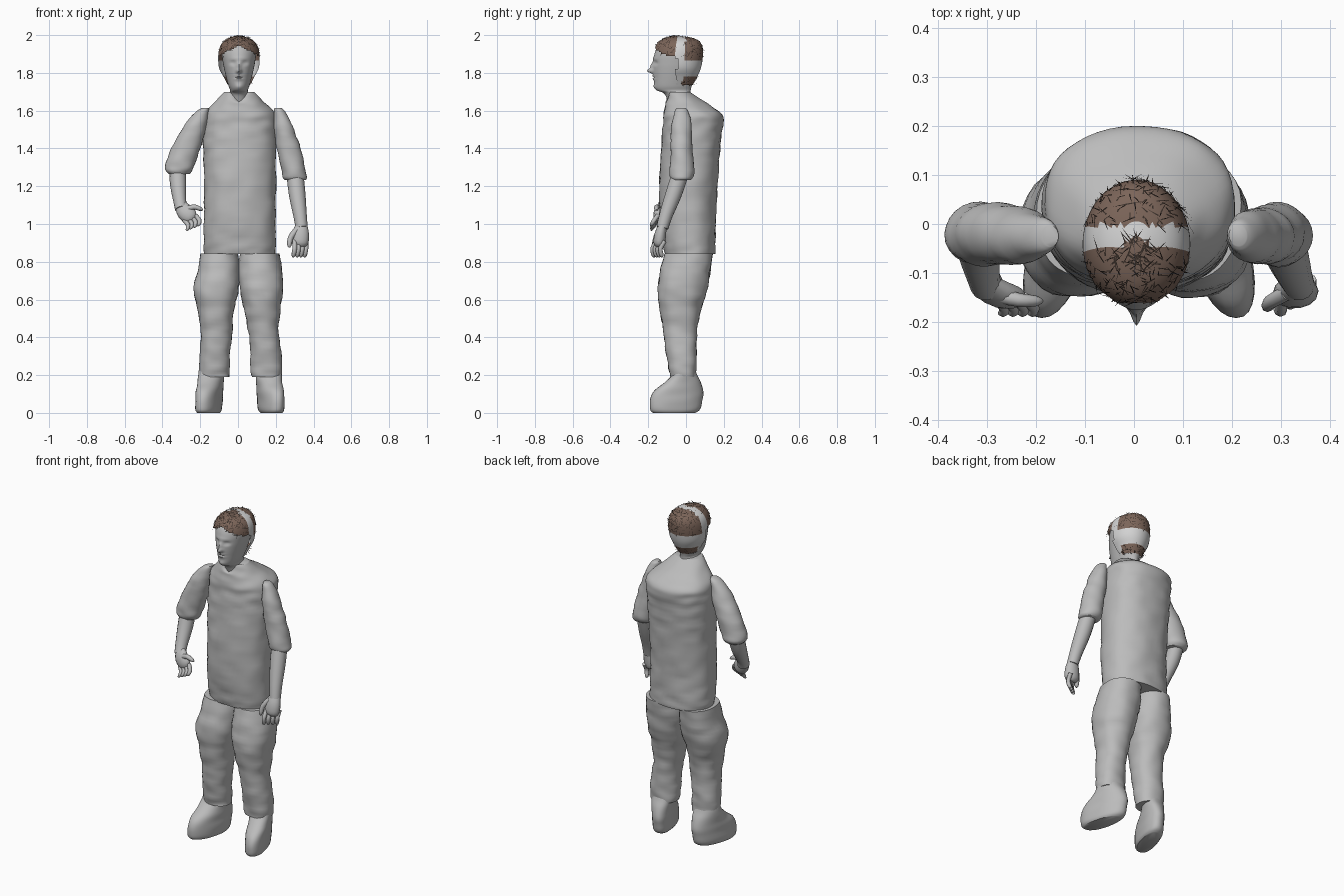
import bpy, bmesh, math, random
from mathutils import Vector, noise

cube = bpy.data.objects.get("Cube")
if cube:
    bpy.data.objects.remove(cube, do_unlink=True)
random.seed(4)


def material(name, r, g, b):
    m = bpy.data.materials.new(name)
    m.use_nodes = True
    m.diffuse_color = (r, g, b, 1)
    bsdf = next(n for n in m.node_tree.nodes if n.type == 'BSDF_PRINCIPLED')
    bsdf.inputs["Base Color"].default_value = (r, g, b, 1)
    bsdf.inputs["Roughness"].default_value = 0.8
    return m


GREY = material("plain grey", .5, .5, .5)
PALE = material("pale grey", .65, .65, .65)
BROWN = material("hair brown", .2, .13, .1)
DARK = material("strand dark brown", .04, .028, .022)


def finish(name, bm, mats, smooth=True):
    bmesh.ops.recalc_face_normals(bm, faces=bm.faces)
    mesh = bpy.data.meshes.new(name)
    bm.to_mesh(mesh)
    bm.free()
    obj = bpy.data.objects.new(name, mesh)
    bpy.context.collection.objects.link(obj)
    for m in mats:
        mesh.materials.append(m)
    if smooth:
        bpy.ops.object.select_all(action='DESELECT')
        obj.select_set(True)
        bpy.context.view_layer.objects.active = obj
        bpy.ops.object.shade_smooth_by_angle(angle=math.radians(50))
    return obj


def smooth_rows(rows, sub):
    """Catmull-Rom interpolation of equally long rows of numbers."""
    out = []
    for i in range(len(rows) - 1):
        quad = (rows[max(i - 1, 0)], rows[i], rows[i + 1], rows[min(i + 2, len(rows) - 1)])
        for s in range(sub):
            t = s / sub
            out.append([b + .5 * t * (c - a + t * (2 * a - 5 * b + 4 * c - d + t * (3 * (b - c) + d - a)))
                        for a, b, c, d in zip(*quad)])
    return out + [list(rows[-1])]


def skin(bm, loops):
    """Join loops of vertices into a closed tube."""
    n = len(loops[0])
    for a, b in zip(loops, loops[1:]):
        for i in range(n):
            bm.faces.new((a[i], a[(i + 1) % n], b[(i + 1) % n], b[i]))
    bm.faces.new(loops[0])
    bm.faces.new(loops[-1])


def stack(rings, n=32, sub=4, power=2.0, wrinkle=0.0, shape=None):
    """Loft level sections given as (z, x min, x max, y min, y max)."""
    bm = bmesh.new()
    loops = []
    for z, x0, x1, y0, y1 in smooth_rows(rings, sub):
        loop = []
        for i in range(n):
            c, s = (f(math.tau * i / n) for f in (math.cos, math.sin))
            c, s = (math.copysign(abs(v) ** (2 / power), v) for v in (c, s))
            co = Vector(((x0 + x1 + c * (x1 - x0)) / 2, (y0 + y1 + s * (y1 - y0)) / 2, z))
            if wrinkle:
                bump = noise.noise(Vector((co.x * 12, co.y * 12, co.z * 22)))
                co += Vector((c, s, 0)) * bump * wrinkle
            if shape:
                shape(co)
            loop.append(bm.verts.new(co))
        loops.append(loop)
    skin(bm, loops)
    return bm


def limb(name, points, n=14, sub=3, flat=1.0):
    """Round tube through (x, y, z, radius) points."""
    rows = smooth_rows(points, sub)
    bm = bmesh.new()
    loops = []
    for i, (x, y, z, r) in enumerate(rows):
        t = Vector(rows[min(i + 1, len(rows) - 1)][:3]) - Vector(rows[max(i - 1, 0)][:3])
        u = Vector((0, 1, 0)).cross(t).normalized()
        v = t.cross(u).normalized()
        loops.append([bm.verts.new(Vector((x, y, z)) + u * r * math.cos(a) + v * r * flat * math.sin(a))
                      for a in (math.tau * k / n for k in range(n))])
    skin(bm, loops)
    return finish(name, bm, [GREY])


# Loose shirt with a small V at the collar
def collar(co):
    if co.y < -.03 and co.z > 1.64:
        co.z -= (co.z - 1.64) * .9 * max(0, 1 - abs(co.x - .005) / .05)


shirt = [(.84, -.18, .2, -.11, .15), (.89, -.182, .2, -.12, .155), (1.05, -.18, .2, -.14, .158),
         (1.25, -.18, .2, -.14, .17), (1.42, -.185, .205, -.13, .183), (1.53, -.185, .205, -.122, .195),
         (1.58, -.18, .2, -.118, .193), (1.62, -.15, .165, -.112, .14), (1.66, -.11, .125, -.105, .08),
         (1.7, -.07, .08, -.095, .02)]
finish("shirt", stack(shirt, 48, 6, 2.3, .007, collar), [GREY])

# Baggy trouser legs: shared depth, separate widths
heights = (.845, .75, .65, .55, .45, .35, .25, .19)
fronts = (-.11, -.135, -.15, -.14, -.12, -.11, -.095, -.085)
backs = (.14, .13, .11, .08, .06, .055, .055, .055)
widths = {
    "right": ((-.2, .0), (-.215, .01), (-.235, .005), (-.215, -.02),
              (-.2, -.03), (-.2, -.04), (-.205, -.045), (-.2, -.045)),
    "left": ((.01, .22), (0, .235), (.01, .24), (.03, .225),
             (.05, .215), (.065, .225), (.065, .235), (.075, .23))}
for side, spans in widths.items():
    rings = [(z, *xs, f, b) for z, xs, f, b in zip(heights, spans, fronts, backs)]
    finish(side + "_trouser_leg", stack(rings, 32, 5, 2.2, .007), [GREY])

# Shoes, toes turned outward
sole = [(0, -.05, .05, -.175, .05), (.02, -.06, .06, -.19, .075), (.08, -.062, .062, -.188, .09),
        (.12, -.062, .062, -.165, .09), (.16, -.064, .064, -.115, .08), (.2, -.066, .066, -.075, .06),
        (.24, -.06, .06, -.06, .045)]
for side, sign, centre in (("right", -1, -.148), ("left", 1, .168)):
    def toe_out(co):
        co.x += centre - sign * .25 * (co.y + .03)
    finish(side + "_shoe", stack(sole, 28, 4, 2.2, .003, toe_out), [GREY])

# Short sleeves
sleeves = {
    "right": [(1.615, -.185, -.155, -.045, -.005), (1.6, -.215, -.155, -.06, .01), (1.55, -.262, -.158, -.075, .025),
              (1.48, -.312, -.175, -.082, .035), (1.4, -.355, -.2, -.085, .04), (1.32, -.382, -.228, -.085, .045),
              (1.285, -.385, -.24, -.085, .045), (1.265, -.365, -.255, -.075, .03)],
    "left": [(1.615, .195, .23, -.045, -.005), (1.6, .19, .245, -.06, .01), (1.55, .19, .275, -.072, .025),
             (1.48, .193, .303, -.08, .033), (1.4, .205, .33, -.083, .035), (1.3, .225, .355, -.085, .04),
             (1.25, .235, .367, -.085, .04), (1.232, .25, .355, -.075, .03)]}
for side, rings in sleeves.items():
    finish(side + "_sleeve", stack(rings, 24, 4, 2, .007), [GREY])

# Bare forearms running into flattened palms
limb("right_forearm", [(-.32, -.02, 1.3, .045), (-.317, -.055, 1.21, .043), (-.308, -.105, 1.12, .034),
                       (-.3, -.125, 1.08, .034)])
limb("right_palm", [(-.305, -.12, 1.1, .032), (-.28, -.14, 1.065, .045), (-.25, -.15, 1.035, .04),
                    (-.235, -.155, 1.02, .015)], flat=.6)
limb("left_forearm", [(.3, -.025, 1.28, .045), (.313, -.065, 1.16, .044), (.328, -.105, 1.05, .036),
                      (.337, -.125, .98, .032)])
limb("left_palm", [(.337, -.122, 1, .03), (.332, -.135, .95, .044), (.328, -.142, .9, .044),
                   (.326, -.145, .88, .025)], flat=.7)

# Fingers and thumbs
for i in range(4):
    x, y = .3 + i * .02, -.165 + i * .014
    limb("left_finger", [(x, y + .01, .91, .012), (x, y - .012, .87, .012), (x - .006, y - .006, .835, .011),
                         (x - .008, y, .825, .004)], 8)
    dx, dz = -i * .02, -i * .008
    limb("right_finger", [(-.225 + dx, -.15, 1.045 + dz, .012), (-.205 + dx, -.168, 1.02 + dz, .012),
                          (-.207 + dx, -.18, 1.0 + dz, .01), (-.215 + dx, -.182, .99 + dz, .004)], 8)
limb("left_thumb", [(.312, -.14, .97, .017), (.28, -.158, .93, .015), (.272, -.168, .89, .012),
                    (.273, -.17, .875, .004)], 8)
limb("right_thumb", [(-.275, -.145, 1.075, .017), (-.235, -.155, 1.09, .014), (-.2, -.157, 1.08, .011),
                     (-.187, -.157, 1.073, .004)], 8)

# Head and neck; features are soft bumps (x, z, depth, x spread, z spread)
features = [(0, 1.81, .031, .012, .012), (0, 1.835, .014, .01, .02), (0, 1.768, .008, .02, .006),
            (0, 1.784, .006, .02, .005), (0, 1.776, -.004, .024, .003), (0, 1.727, .006, .02, .012),
            (.032, 1.852, -.013, .014, .009), (-.032, 1.852, -.013, .014, .009),
            (.032, 1.851, .006, .008, .004), (-.032, 1.851, .006, .008, .004), (0, 1.877, .004, .045, .007)]


def face(co):
    if co.y < -.08:
        dy = sum(d * math.exp(-((co.x - .005 - x) / sx) ** 2 - ((co.z - z) / sz) ** 2)
                 for x, z, d, sx, sz in features)
        co.y -= dy


skull = [(1.6, .055, -.08, .03), (1.66, .052, -.1, .028), (1.692, .05, -.118, .025), (1.708, .047, -.155, .025),
         (1.73, .055, -.166, .03), (1.77, .066, -.17, .045), (1.81, .076, -.174, .065), (1.85, .084, -.174, .075),
         (1.9, .09, -.167, .08), (1.94, .08, -.148, .07), (1.97, .055, -.11, .04), (1.985, .015, -.06, -.02)]
finish("head", stack([(z, .005 - w, .005 + w, f, b) for z, w, f, b in skull], 72, 6, 2, 0, face), [GREY])

# Hair shell: brown fringe and crown, pale band over the ears
shell = [(1.735, .058, -.1, .035), (1.78, .082, -.14, .06), (1.83, .106, -.165, .08), (1.9, .109, -.171, .09),
         (1.95, .095, -.157, .083), (1.98, .063, -.122, .05), (1.997, .012, -.06, -.035)]
bm = stack([(z, .005 - w, .005 + w, f, b) for z, w, f, b in shell], 48, 6)
remove, hairy = [], []
for f in bm.faces:
    c = f.calc_center_median()
    side = abs(c.x - .005)
    front = c.y < -.05
    if len(f.verts) > 4 and c.z < 1.8 or front and c.z < 1.95 - .6 * side:
        remove.append(f)
        continue
    crown = c.y > -.002 and c.z > 1.865
    nape = c.y > -.02 and c.z < 1.78
    tuft = math.hypot(side, c.y + .05) < .025
    f.material_index = int(front or crown or nape or tuft)
    if f.material_index and len(f.verts) == 4:
        hairy.append((c.copy(), f.normal.copy()))
bmesh.ops.delete(bm, geom=remove, context='FACES')
finish("hair_shell", bm, [PALE, BROWN])

# Loose strands lying over the brown hair
bm = bmesh.new()
for _ in range(420):
    c, _n = random.choice(hairy)
    out = (c - Vector((.005, -.04, 1.87))).normalized()
    along = out.cross(Vector([random.uniform(-1, 1) for _ in range(3)])).normalized()
    across = out.cross(along) * .0016
    base = c + out * .002
    tip = base + along * random.uniform(.015, .035) + out * random.uniform(-.002, .004)
    tip.z = min(tip.z, 2.0)
    bm.faces.new([bm.verts.new(p) for p in (base - across, base + across, tip)])
finish("hair_strands", bm, [DARK], smooth=False)
